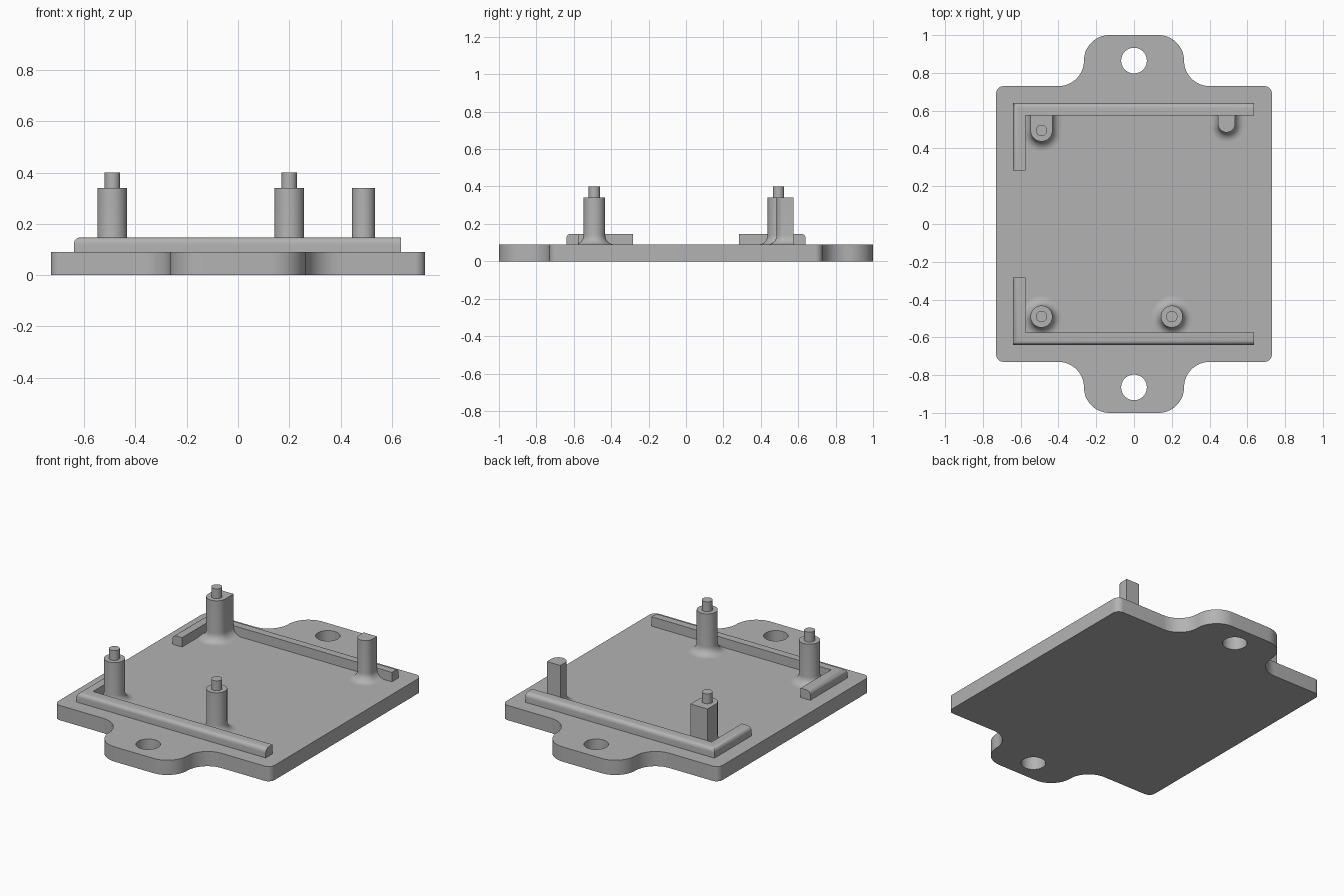
import bpy, bmesh, math

cube = bpy.data.objects.get("Cube")
if cube:
    bpy.data.objects.remove(cube, do_unlink=True)

BASE, WALL_TOP, POST_TOP, PIN_TOP = 0.09, 0.147, 0.34, 0.40
OUTER, INNER, LEG_END = 0.64, 0.575, 0.283
FILLET = 0.05

grey = bpy.data.materials.new("plastic_grey")
grey.use_nodes = True
colour = (0.45, 0.45, 0.45, 1)
grey.diffuse_color = colour
grey.node_tree.nodes["Principled BSDF"].inputs["Base Color"].default_value = colour


def arc(cx, cy, r, start, end, steps=12):
    angles = [math.radians(start + (end - start) * i / steps) for i in range(steps + 1)]
    return [(cx + r * math.cos(a), cy + r * math.sin(a)) for a in angles]


def finish(name, bm):
    bmesh.ops.recalc_face_normals(bm, faces=bm.faces)
    mesh = bpy.data.meshes.new(name)
    bm.to_mesh(mesh)
    bm.free()
    mesh.materials.append(grey)
    obj = bpy.data.objects.new(name, mesh)
    bpy.context.collection.objects.link(obj)
    bpy.ops.object.select_all(action='DESELECT')
    obj.select_set(True)
    bpy.context.view_layer.objects.active = obj
    bpy.ops.object.shade_smooth_by_angle(angle=math.radians(35))
    return obj


def loft(name, sections):
    """Closed solid through (outline, height) sections of equal point count."""
    bm = bmesh.new()
    rings = [[bm.verts.new((x, y, z)) for x, y in pts] for pts, z in sections]
    for low, high in zip(rings, rings[1:]):
        for i in range(len(low)):
            j = (i + 1) % len(low)
            bm.faces.new((low[i], low[j], high[j], high[i]))
    bm.faces.new(rings[0])
    bm.faces.new(rings[-1])
    return finish(name, bm)


# Base plate with two rounded mounting ears and their holes
quarter = (arc(0.69, 0.69, 0.04, 0, 90, 8)
           + arc(0.40, 0.865, 0.135, 270, 180, 16)
           + arc(0.13, 0.865, 0.135, 0, 90, 16)[1:])
half = quarter + [(-x, y) for x, y in reversed(quarter)]
outline = half + [(x, -y) for x, y in reversed(half)]
holes = [arc(0, y, 0.068, 0, 360, 40)[:-1] for y in (0.865, -0.865)]

curve = bpy.data.curves.new("plate_outline", 'CURVE')
curve.dimensions = '2D'
curve.fill_mode = 'BOTH'
curve.extrude = BASE / 2
for loop in [outline] + holes:
    spline = curve.splines.new('POLY')
    spline.points.add(len(loop) - 1)
    for point, (x, y) in zip(spline.points, loop):
        point.co = (x, y, 0, 1)
    spline.use_cyclic_u = True
helper = bpy.data.objects.new("plate_outline", curve)
bpy.context.collection.objects.link(helper)
bpy.context.view_layer.update()
filled = bpy.data.meshes.new_from_object(
    helper.evaluated_get(bpy.context.evaluated_depsgraph_get()))
bm = bmesh.new()
bm.from_mesh(filled)
bpy.data.objects.remove(helper, do_unlink=True)
bpy.data.meshes.remove(filled)
bmesh.ops.remove_doubles(bm, verts=bm.verts, dist=0.0001)
bmesh.ops.translate(bm, verts=bm.verts, vec=(0, 0, BASE / 2))
finish("base_plate", bm)


# L-shaped locating walls, rounded along the outer top edges
def wall(name, side):
    pts = [(-OUTER, OUTER), (0.635, OUTER), (0.635, INNER),
           (-INNER, INNER), (-INNER, LEG_END), (-OUTER, LEG_END)]
    bm = bmesh.new()
    face = bm.faces.new([bm.verts.new((x, y * side, BASE)) for x, y in pts])
    ext = bmesh.ops.extrude_face_region(bm, geom=[face])
    top = [v for v in ext["geom"] if isinstance(v, bmesh.types.BMVert)]
    bmesh.ops.translate(bm, verts=top, vec=(0, 0, WALL_TOP - BASE))
    bmesh.ops.recalc_face_normals(bm, faces=bm.faces)
    edges = [e for e in bm.edges if all(v in top for v in e.verts)
             and (all(abs(abs(v.co.y) - OUTER) < 0.001 for v in e.verts)
                  or all(abs(v.co.x + OUTER) < 0.001 for v in e.verts))]
    bmesh.ops.bevel(bm, geom=edges, offset=0.025, segments=6,
                    profile=0.5, affect='EDGES')
    finish(name, bm)


wall("back_wall", 1)
wall("front_wall", -1)


# Posts with a flared foot; backed posts run straight into the back wall
def post(name, x, y, r, backed=False, pin=True):
    def section(radius):
        if backed:
            return (arc(x, y, radius, 180, 360, 20)
                    + [(x + radius, INNER), (x - radius, INNER)])
        return arc(x, y, radius, 0, 360, 40)[:-1]

    sections = []
    for i in range(9):
        t = math.pi / 2 * i / 8
        sections.append((section(r + FILLET * (1 - math.sin(t))),
                         BASE + FILLET * (1 - math.cos(t))))
    sections.append((section(r), POST_TOP))
    loft(name, sections)
    if pin:
        ring = arc(x, y, 0.03, 0, 360, 28)[:-1]
        loft(name + "_pin", [(ring, POST_TOP - 0.01), (ring, PIN_TOP)])


post("front_right_post", -0.49, -0.49, 0.058)
post("front_left_post", 0.20, -0.49, 0.058)
post("back_right_post", -0.49, 0.495, 0.058, backed=True)
post("back_left_post", 0.49, 0.53, 0.045, backed=True, pin=False)
